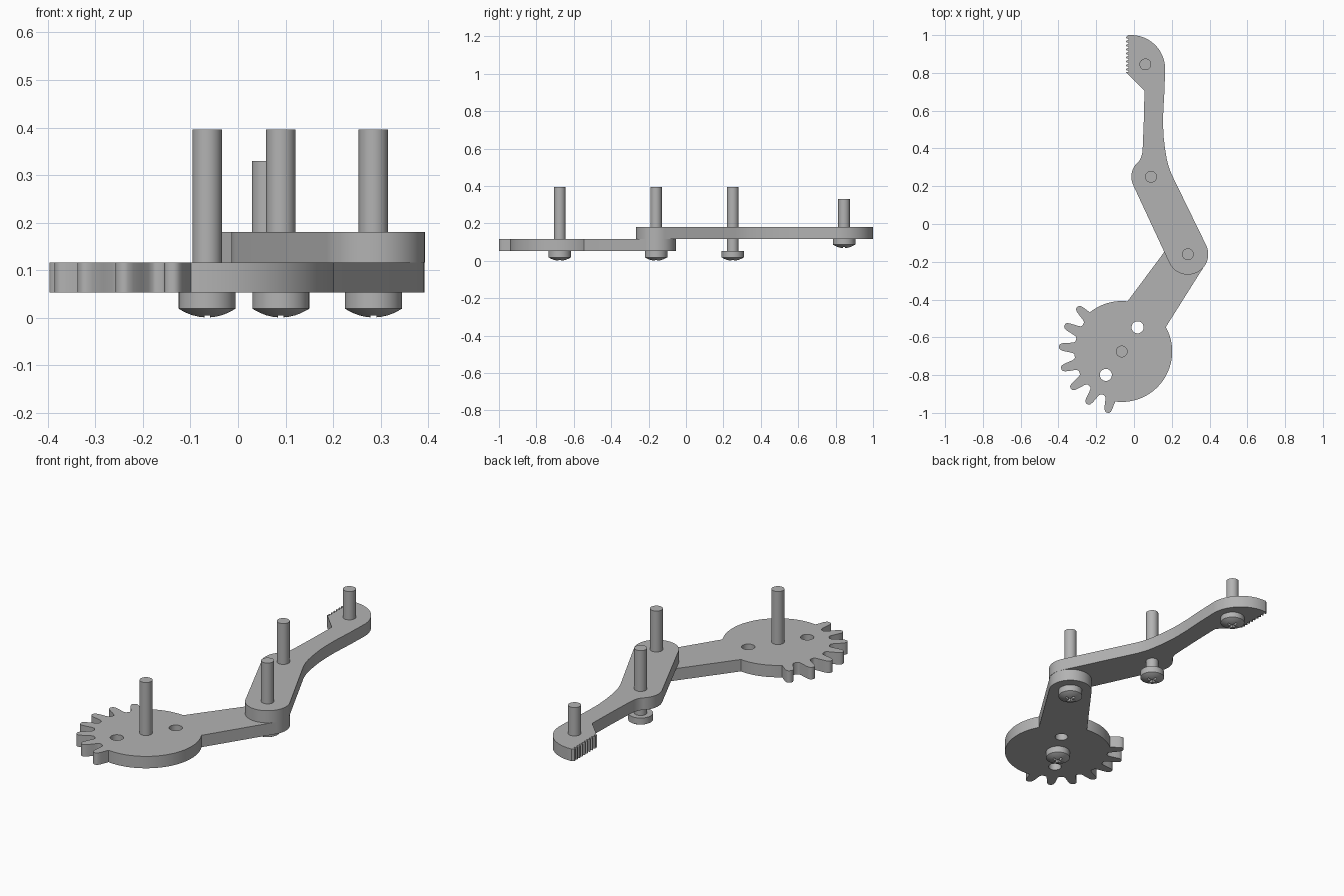
import bpy, bmesh, math
from mathutils import Vector
from mathutils.geometry import tessellate_polygon

if "Cube" in bpy.data.objects:
    bpy.data.objects.remove(bpy.data.objects["Cube"])

grey = bpy.data.materials.new("plain grey")
grey.use_nodes = True
colour = (0.45, 0.45, 0.45, 1)
grey.diffuse_color = colour
grey.node_tree.nodes["Principled BSDF"].inputs["Base Color"].default_value = colour

GEAR, ELBOW, KNUCKLE, TIP = (-0.065, -0.675), (0.285, -0.16), (0.09, 0.25), (0.06, 0.845)


def add_object(name, bm):
    bmesh.ops.recalc_face_normals(bm, faces=bm.faces)
    mesh = bpy.data.meshes.new(name)
    bm.to_mesh(mesh)
    bm.free()
    mesh.materials.append(grey)
    obj = bpy.data.objects.new(name, mesh)
    bpy.context.collection.objects.link(obj)
    return obj


def polar(centre, radius, degrees):
    a = math.radians(degrees)
    return (centre[0] + radius * math.cos(a), centre[1] + radius * math.sin(a))


def arc(centre, radius, start, end, steps=32):
    return [polar(centre, radius, start + (end - start) * i / steps) for i in range(steps + 1)]


def plate(name, loops, bottom, top):
    """Flat plate from an outline followed by hole loops."""
    bm = bmesh.new()
    layers = [[[bm.verts.new((x, y, z)) for x, y in loop] for loop in loops] for z in (bottom, top)]
    triangles = tessellate_polygon([[Vector((x, y, 0)) for x, y in loop] for loop in loops])
    for layer in layers:
        flat = [v for loop in layer for v in loop]
        for tri in triangles:
            bm.faces.new([flat[i] for i in tri])
    for low, high in zip(*layers):
        for i in range(len(low)):
            bm.faces.new((low[i - 1], low[i], high[i], high[i - 1]))
    return add_object(name, bm)


def screw(name, centre, bottom, head, top):
    """Domed pan head below, plain shaft above, cross slot in the dome."""
    dome = 0.019
    profile = [(0.06 * math.sin(t), bottom + dome * (1 - math.cos(t)))
               for t in (math.pi / 2 * i / 6 for i in range(7))]
    # Shallow spherical dome, then straight head wall and shaft
    profile = [(r, bottom + dome * (r / 0.06) ** 2) for r, z in profile]
    profile += [(0.06, bottom + head), (0.031, bottom + head), (0.031, top), (0, top)]
    bm = bmesh.new()
    verts = [bm.verts.new((centre[0] + r, centre[1], z)) for r, z in profile]
    edges = [bm.edges.new(pair) for pair in zip(verts, verts[1:])]
    bmesh.ops.spin(bm, geom=verts + edges, cent=(*centre, 0), axis=(0, 0, 1),
                   angle=math.tau, steps=40)
    bmesh.ops.remove_doubles(bm, verts=bm.verts, dist=0.0002)
    obj = add_object(name, bm)

    # Cross-shaped cutter
    a, b = 0.03, 0.006
    cross = [(a, -b), (a, b), (b, b), (b, a), (-b, a), (-b, b),
             (-a, b), (-a, -b), (-b, -b), (-b, -a), (b, -a), (b, -b)]
    cutter = plate("slot_cutter", [[(centre[0] + x, centre[1] + y) for x, y in cross]],
                   bottom - 0.02, bottom + 0.02)
    cutter.hide_render = True
    mod = obj.modifiers.new("slot", "BOOLEAN")
    mod.operation, mod.solver, mod.object = "DIFFERENCE", "EXACT", cutter
    graph = bpy.context.evaluated_depsgraph_get()
    cut_mesh = bpy.data.meshes.new_from_object(obj.evaluated_get(graph))
    obj.modifiers.clear()
    obj.data = cut_mesh
    bpy.data.objects.remove(cutter)
    return obj


# Toothed drive lever: disc with seven rounded teeth and an arm to the elbow
first, pitch, count, disc = 135, 20.3, 7, 0.267
last = first + pitch * (count - 1)


def gear_radius(deg):
    if not first - pitch / 2 < deg < last + pitch / 2:
        return disc
    wave = math.cos(math.tau * (deg - first) / pitch)
    lift = (math.tanh(2 * (wave - 0.15)) + 0.98) / 1.916
    r = 0.25 + 0.083 * lift
    return r if first < deg < last else max(r, disc)


root_left, root_right, steps = 83.4, 389, 300
lever = []
for i in range(steps + 1):
    angle = root_left + (root_right - root_left) * i / steps
    lever.append(polar(GEAR, gear_radius(angle), angle))
lever += arc(ELBOW, 0.107, -32.5, 143)
holes = [arc(c, 0.032, 0, 348.75, 31) for c in ((0.019, -0.547), (-0.149, -0.799))]
parts = [plate("gear_lever", [lever] + holes, 0.053, 0.116)]

# Finger link: elbow, bent shank and a gripping tip with a serrated edge
finger = arc(ELBOW, 0.108, 205, 385)
finger += [(0.198, 0.265), (0.185, 0.3), (0.174, 0.34), (0.164, 0.4), (0.157, 0.46),
           (0.154, 0.52), (0.155, 0.6), (0.161, 0.7)]
finger += arc((-0.015, 0.82), 0.18, 0, 95)
serrations = 9
for i in range(serrations):
    y = 0.995 - 0.0212 * i
    finger += [(-0.042, y - 0.005), (-0.042, y - 0.011), (-0.03, y - 0.014), (-0.03, y - 0.02)]
finger += [(-0.042, 0.804), (0.055, 0.705), (0.055, 0.68), (0.052, 0.55), (0.046, 0.4),
           (0.043, 0.37), (0.037, 0.352)]
finger += arc(KNUCKLE, 0.104, 127, 205, 16)
parts.append(plate("finger_link", [finger], 0.116, 0.18))

# Pivot screws
parts += [screw("gear_screw", GEAR, 0, 0.053, 0.396),
          screw("elbow_screw", ELBOW, 0, 0.053, 0.396),
          screw("knuckle_screw", KNUCKLE, 0, 0.053, 0.396),
          screw("tip_screw", TIP, 0.068, 0.05, 0.33)]

bpy.ops.object.select_all(action="DESELECT")
for obj in parts:
    obj.select_set(True)
bpy.context.view_layer.objects.active = parts[0]
bpy.ops.object.shade_smooth_by_angle(angle=math.radians(30))
